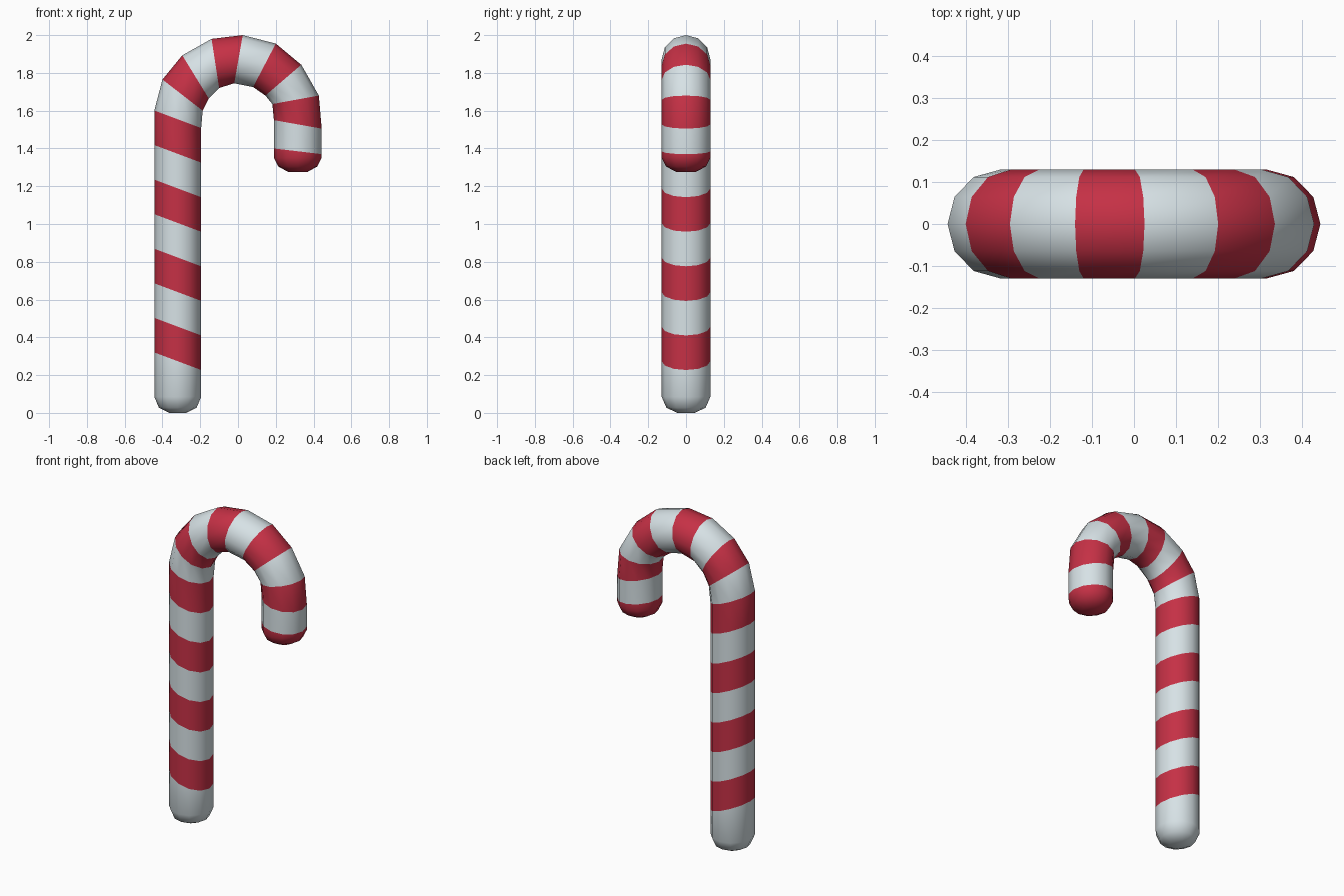
import bpy, bmesh, math

if "Cube" in bpy.data.objects:
    bpy.data.objects.remove(bpy.data.objects["Cube"])

SIDES = 12
RY = 0.129                      # tube radius across y
XL, XR = -0.443, -0.195         # shaft edges


def material(name, rgb):
    m = bpy.data.materials.new(name)
    m.diffuse_color = (*rgb, 1)
    m.use_nodes = True
    m.node_tree.nodes["Principled BSDF"].inputs["Base Color"].default_value = m.diffuse_color
    return m


# Each ring: outer x, z, inner x, z, y radius, and the colour of the band after it
WHITE, RED = 0, 1
rings = []

# rounded foot
cx = (XL + XR) / 2
for w, z in ((0.045, 0.0), (0.10, 0.028), (0.124, 0.085)):
    rings.append((cx - w, z, cx + w, z, RY * w / 0.124, WHITE))

# tilted stripe edges up the shaft
for i in range(8):
    z = 0.32 + 0.183 * i
    rings.append((XL, z, XR, z - 0.093, RY, RED if i % 2 == 0 else WHITE))

# stripe edges around the hook
hook = [(-0.40, 1.765, -0.187, 1.60), (-0.295, 1.893, -0.155, 1.665),
        (-0.14, 1.98, -0.10, 1.72), (0.025, 2.0, -0.02, 1.745),
        (0.20, 1.955, 0.08, 1.725), (0.335, 1.843, 0.145, 1.68),
        (0.428, 1.68, 0.182, 1.635), (0.443, 1.505, 0.19, 1.55),
        (0.443, 1.37, 0.19, 1.40)]
for i, h in enumerate(hook):
    rings.append((*h, RY, RED if i % 2 == 0 else WHITE))

# rounded tip
for w, z in ((0.126, 1.35), (0.104, 1.305), (0.05, 1.275)):
    rings.append((0.3165 + w, z, 0.3165 - w, z, RY * w / 0.126, RED))

# skin the rings into one tube
bm = bmesh.new()
loops = []
for ox, oz, ix, iz, ry, _ in rings:
    mx, mz, hx, hz = (ox + ix) / 2, (oz + iz) / 2, (ox - ix) / 2, (oz - iz) / 2
    loop = []
    for k in range(SIDES):
        a = 2 * math.pi * k / SIDES
        loop.append(bm.verts.new((mx + hx * math.cos(a), ry * math.sin(a), mz + hz * math.cos(a))))
    loops.append(loop)
for r in range(len(loops) - 1):
    for k in range(SIDES):
        n = (k + 1) % SIDES
        f = bm.faces.new((loops[r][k], loops[r][n], loops[r + 1][n], loops[r + 1][k]))
        f.material_index = rings[r][5]
bm.faces.new(loops[0]).material_index = WHITE
bm.faces.new(loops[-1]).material_index = RED
bmesh.ops.recalc_face_normals(bm, faces=bm.faces)
for f in bm.faces:
    f.smooth = True

mesh = bpy.data.meshes.new("candy_cane")
bm.to_mesh(mesh)
bm.free()
mesh.materials.append(material("sugar white", (0.68, 0.76, 0.79)))
mesh.materials.append(material("candy red", (0.56, 0.03, 0.06)))
bpy.context.collection.objects.link(bpy.data.objects.new("candy_cane", mesh))
